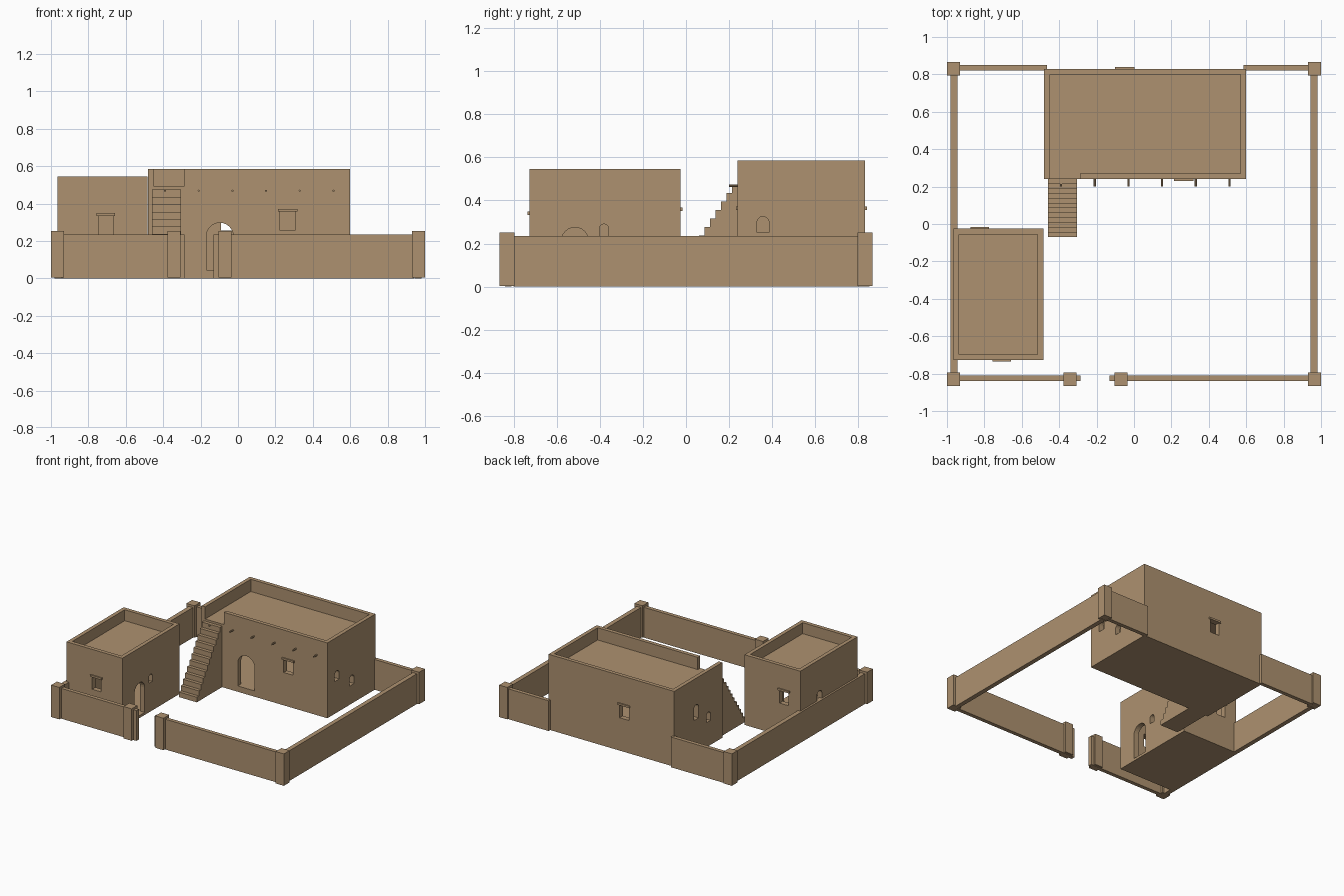
import bpy
import math

cube = bpy.data.objects.get("Cube")
if cube:
    bpy.data.objects.remove(cube, do_unlink=True)

clay = bpy.data.materials.new("sandy clay")
clay.use_nodes = True
COLOUR = (0.42, 0.285, 0.16, 1)
clay.diffuse_color = COLOUR
clay.node_tree.nodes["Principled BSDF"].inputs["Base Color"].default_value = COLOUR


def make(name, verts, faces):
    mesh = bpy.data.meshes.new(name)
    mesh.from_pydata(verts, [], faces)
    mesh.materials.append(clay)
    obj = bpy.data.objects.new(name, mesh)
    bpy.context.collection.objects.link(obj)
    return obj


def prism(name, profile, axis, a, b):
    """Extrude a counter-clockwise (u, z) outline along x or y from a to b."""
    n = len(profile)
    if axis == "x":
        verts = [(d, u, z) for d in (a, b) for u, z in profile]
    else:
        verts = [(u, d, z) for d in (b, a) for u, z in profile]
    faces = [list(range(n))[::-1], list(range(n, 2 * n))]
    faces += [(i, (i + 1) % n, n + (i + 1) % n, n + i) for i in range(n)]
    return make(name, verts, faces)


def box(name, x0, x1, y0, y1, z0, z1):
    return prism(name, [(y0, z0), (y1, z0), (y1, z1), (y0, z1)], "x", x0, x1)


def opening(axis, at, centre, width, z0, z1, arched):
    """Cutter passing through the wall lying at one x or y position."""
    r = width / 2
    outline = [(centre - r, z0), (centre + r, z0)]
    if arched:
        steps = 12
        outline += [(centre + r * math.cos(math.pi * i / steps),
                     z1 - r + r * math.sin(math.pi * i / steps)) for i in range(steps + 1)]
    else:
        outline += [(centre + r, z1), (centre - r, z1)]
    return prism("cutter", outline, axis, at - 0.06, at + 0.06)


def cut(obj, cutters):
    for cutter in cutters:
        mod = obj.modifiers.new("cut", "BOOLEAN")
        mod.operation = "DIFFERENCE"
        mod.solver = "EXACT"
        mod.object = cutter
        bpy.context.view_layer.objects.active = obj
        bpy.ops.object.modifier_apply(modifier=mod.name)
        bpy.data.objects.remove(cutter, do_unlink=True)


def house(name, x0, x1, y0, y1, floor, ceiling, roof, top, openings, gap=None):
    wall, rim = 0.04, 0.03
    # Hollow walls with doors and windows
    walls = box(name + "_walls", x0, x1, y0, y1, floor, ceiling)
    room = box("cutter", x0 + wall, x1 - wall, y0 + wall, y1 - wall,
               floor - 0.05, ceiling + 0.05)
    sides = {"front": ("y", y0), "back": ("y", y1), "west": ("x", x0), "east": ("x", x1)}
    cut(walls, [room] + [opening(*sides[o[0]], *o[1:]) for o in openings])
    # Lintels over the square windows
    for side, centre, width, low, high, arched in openings:
        if not arched:
            y = sides[side][1]
            box(name + "_" + side + "_lintel", centre - width / 2 - 0.012,
                centre + width / 2 + 0.012, y - 0.009, y + 0.009, high - 0.004, high + 0.011)
    # Floor, roof slab and parapet
    box(name + "_floor", x0, x1, y0, y1, 0, floor)
    box(name + "_roof", x0, x1, y0, y1, ceiling, roof)
    box(name + "_back_parapet", x0, x1, y1 - rim, y1, roof, top)
    box(name + "_west_parapet", x0, x0 + rim, y0, y1 - rim, roof, top)
    box(name + "_east_parapet", x1 - rim, x1, y0, y1 - rim, roof, top)
    box(name + "_front_parapet", gap or x0 + rim, x1 - rim, y0, y0 + rim, roof, top)


# Openings: side, centre, width, bottom, top, arched
house("main_house", -0.48, 0.6, 0.24, 0.83, 0.045, 0.45, 0.49, 0.585, [
    ("front", -0.097, 0.145, 0.03, 0.297, True),
    ("front", 0.265, 0.08, 0.255, 0.36, False),
    ("back", -0.05, 0.08, 0.255, 0.36, False),
    ("east", 0.357, 0.056, 0.25, 0.325, True),
    ("east", 0.54, 0.056, 0.145, 0.22, True),
    ("west", 0.56, 0.06, 0.265, 0.38, True),
    ("west", 0.41, 0.05, 0.19, 0.265, True),
], gap=-0.29)

house("small_house", -0.965, -0.485, -0.727, -0.025, 0.02, 0.415, 0.46, 0.545, [
    ("front", -0.707, 0.075, 0.235, 0.337, False),
    ("back", -0.825, 0.075, 0.25, 0.355, False),
    ("east", -0.515, 0.125, 0.01, 0.275, True),
    ("east", -0.38, 0.042, 0.225, 0.29, True),
    ("west", -0.26, 0.06, 0.19, 0.305, True),
])

# Roof beams poking out of the front wall
for i in range(6):
    bpy.ops.mesh.primitive_cylinder_add(vertices=8, radius=0.006, depth=0.06,
                                        location=(-0.39 + 0.18 * i, 0.23, 0.468),
                                        rotation=(math.pi / 2, 0, 0))
    beam = bpy.context.object
    beam.name = "roof_beam"
    beam.data.materials.append(clay)

# Solid staircase up to the roof
steps, start, end = 12, -0.07, 0.24
run, rise = (end - start) / steps, 0.0395
stair = [(end, 0), (end, steps * rise)]
for i in reversed(range(steps)):
    if i < steps - 1:
        stair.append((start + (i + 1) * run, (i + 1) * rise))
    stair.append((start + i * run, (i + 1) * rise))
stair.append((start, 0))
prism("staircase", stair, "x", -0.46, -0.305)

# Courtyard walls, open at the gate and behind the main house
WALL = 0.235
for name, x0, x1, y0, y1 in [
    ("west_wall", -0.98, -0.945, -0.8, 0.81),
    ("east_wall", 0.945, 0.98, -0.8, 0.81),
    ("front_west_wall", -0.94, -0.285, -0.84, -0.81),
    ("front_east_wall", -0.13, 0.94, -0.84, -0.81),
    ("back_west_wall", -0.94, -0.465, 0.82, 0.85),
    ("back_east_wall", 0.585, 0.94, 0.82, 0.85),
]:
    box(name, x0, x1, y0, y1, 0, WALL)

# Corner and gate posts
for name, x, y in [("corner_post", sx * 0.965, sy * 0.83) for sx in (-1, 1) for sy in (-1, 1)] + [
        ("gate_post", -0.343, -0.83), ("gate_post", -0.07, -0.83)]:
    box(name, x - 0.035, x + 0.035, y - 0.035, y + 0.035, 0.004, 0.252)
